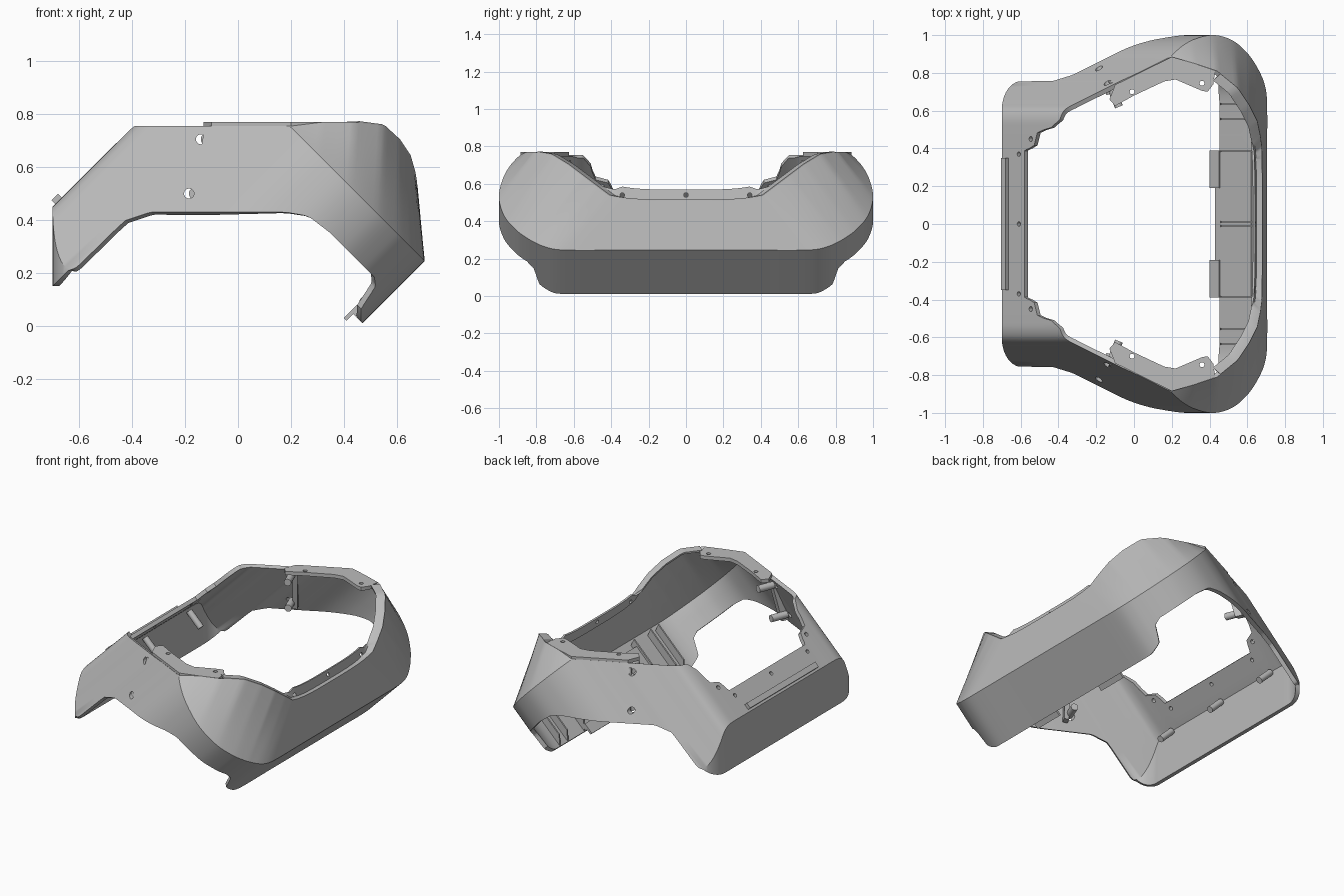
import bpy, bmesh, math
from mathutils import Vector

if "Cube" in bpy.data.objects:
    bpy.data.objects.remove(bpy.data.objects["Cube"])

grey = bpy.data.materials.new("grey_plastic")
grey.use_nodes = True
grey.diffuse_color = (0.5, 0.5, 0.5, 1)
grey.node_tree.nodes["Principled BSDF"].inputs["Base Color"].default_value = (0.5, 0.5, 0.5, 1)


def add_object(name, bm):
    mesh = bpy.data.meshes.new(name)
    bm.to_mesh(mesh)
    bm.free()
    mesh.materials.append(grey)
    obj = bpy.data.objects.new(name, mesh)
    bpy.context.collection.objects.link(obj)
    return obj


def apply_all(obj, angle=30):
    bpy.ops.object.select_all(action="DESELECT")
    obj.select_set(True)
    bpy.context.view_layer.objects.active = obj
    for m in list(obj.modifiers):
        bpy.ops.object.modifier_apply(modifier=m.name)
    bpy.ops.object.shade_smooth_by_angle(angle=math.radians(angle))


def mirror_y(obj):
    m = obj.modifiers.new("mirror", "MIRROR")
    m.use_axis = (False, True, False)
    m.merge_threshold = 0.0005


def prism(name, outline, depth, mirrored=False):
    """Extrude a closed 3D outline along a depth vector."""
    bm = bmesh.new()
    face = bm.faces.new([bm.verts.new(p) for p in outline])
    out = bmesh.ops.extrude_face_region(bm, geom=[face])
    bmesh.ops.translate(bm, vec=depth, verts=[v for v in out["geom"] if isinstance(v, bmesh.types.BMVert)])
    bmesh.ops.recalc_face_normals(bm, faces=bm.faces[:])
    obj = add_object(name, bm)
    if mirrored:
        mirror_y(obj)
        apply_all(obj)
    return obj


def peg(name, start, end, radius=0.018):
    start, end = Vector(start), Vector(end)
    axis = end - start
    bm = bmesh.new()
    bmesh.ops.create_cone(bm, cap_ends=True, segments=16, radius1=radius, radius2=radius, depth=axis.length)
    bmesh.ops.transform(bm, matrix=axis.to_track_quat("Z", "Y").to_matrix().to_4x4(), verts=bm.verts[:])
    bmesh.ops.translate(bm, vec=(start + end) / 2, verts=bm.verts[:])
    obj = add_object(name, bm)
    apply_all(obj)
    return obj


def drill(obj, holes, radius):
    """Cut round holes given as start and end pairs, then drop the cutters."""
    for a, b in holes:
        cutter = peg("cutter", a, b, radius)
        cutter.hide_render = True
        m = obj.modifiers.new("hole", "BOOLEAN")
        m.object, m.solver = cutter, "EXACT"
        apply_all(obj)
        bpy.data.objects.remove(cutter)


def interp(table, t):
    if t <= table[0][0]:
        return table[0][1]
    for (a, p), (b, q) in zip(table, table[1:]):
        if t <= b:
            return p + (q - p) * (t - a) / (b - a)
    return table[-1][1]


# Shell: a slanted sleeve, u = x - z across and v = x + z along its axis
profile = [(-1.15, 0), (-1.15, .2), (-1.15, .36), (-1.15, .4), (-1.15, .5), (-1.145, .56), (-1.12, .605),
           (-1.06, .64), (-.95, .695), (-.84, .75), (-.82, .76), (-.74, .797), (-.6, .866), (-.45, .938),
           (-.3, .98), (-.1, 1), (.1, .97), (.25, .905), (.33, .85), (.38, .805), (.42, .76),
           (.45, .7), (.46, .62), (.46, .4), (.46, 0)]
lower = [(-.835, -.37), (-.825, -.03), (-.76, .1), (-.25, .61), (-.15, .68), (0, .7),
         (.33, .7), (.37, .67), (.4, .53), (.45, .48)]
roof_edge = [(.39, -.01), (.41, .09), (.49, .13), (.51, .27), (.57, .4), (.62, 2)]
rim = [(-.555, Vector((.2, .885, .755))), (-.35, Vector((.32, .85, .77))), (-.1, Vector((.44, .81, .77))),
       (.11, Vector((.55, .72, .755))), (.25, Vector((.61, .63, .7))), (.36, Vector((.65, .55, .64))),
       (.43, Vector((.667, .47, .58))), (.46, Vector((.675, .41, .535)))]

STEPS = 6
stations = []
for i in range(len(profile) - 1):
    pts = [Vector(profile[max(0, min(len(profile) - 1, i + k))]) for k in (-1, 0, 1, 2)]
    a, b, c, d = pts
    for j in range(STEPS):
        t = j / STEPS
        # centripetal-like tangents scaled by the local span
        span = (c - b).length
        m0 = (c - a).normalized() * span
        m1 = (d - b).normalized() * span
        stations.append(b * (2*t**3 - 3*t*t + 1) + m0 * (t**3 - 2*t*t + t)
                        + c * (3*t*t - 2*t**3) + m1 * (t**3 - t*t))
stations.append(Vector(profile[-1]))


def on_sleeve(u, v, y):
    return Vector(((v + u) / 2, y, (v - u) / 2))


def column(u, y):
    """Points of one station, from the lower edge to the upper rim."""
    v1 = min(u + 1.51, .95)
    if u < -1:
        v1 = min(v1, interp(roof_edge, y))
    if u < -.83:
        k = max(0, min(1, (y - .6) / .155))
        wall = -.6 - .1 * math.sqrt(1 - k * k)
        start = on_sleeve(u, 2 * wall - u, y)
        bottom = Vector((wall, y, min(wall + .85, start.z)))
    else:
        start = bottom = on_sleeve(u, interp(lower, u), y)
    end = top = on_sleeve(u, v1, y)
    if u > -.555:
        top = interp(rim, u).copy()
        if u > .455 and y < .65:
            k = y / .65
            top = Vector((.68 - .005 * k**4, .41 * k, .51 + .025 * k**4))
    cols = [bottom, start]
    cols += [start.lerp(end, k / 4) for k in range(1, 5)]
    cols += [end.lerp(top, k / 4) for k in range(1, 5)]
    return cols


bm = bmesh.new()
grid = [[bm.verts.new(p) for p in column(u, y)] for u, y in stations]
for left, right in zip(grid, grid[1:]):
    for r in range(len(left) - 1):
        bm.faces.new((left[r], left[r + 1], right[r + 1], right[r]))
bmesh.ops.remove_doubles(bm, verts=bm.verts[:], dist=0.0004)
shell = add_object("shell", bm)
mirror_y(shell)
solid = shell.modifiers.new("thickness", "SOLIDIFY")
solid.thickness, solid.offset = 0.025, -1
apply_all(shell, 32)

# Screw holes in the seam and the sloping end plate
seam = [(-.14, .75, .705), (-.185, .82, .5)]
drill(shell, [((x, s * (y - .1), z), (x, s * (y + .1), z)) for x, y, z in seam for s in (-1, 1)], 0.019)
drill(shell, [((-.65, y, .58), (-.58, y, .51)) for y in (-.37, 0, .37)], 0.012)
drill(shell, [((-.585, y, .64), (-.5, y, .56)) for y in (-.45, .45)], 0.013)

# Screw posts and seam brackets inside the side walls
for s, side in ((1, "left"), (-1, "right")):
    for n, (x, y, z) in enumerate(seam):
        peg(f"{side}_seam_post_{n}", (x + .02, s * (y - .03), z), (x + .06, s * (y - .13), z), 0.022)
prism("seam_bracket", [(-.13, .745, .73), (-.17, .81, .46), (-.15, .77, .46), (-.11, .715, .73)],
      (.03, .008, 0), True)

# Posts under the sloping end plate, and its raised bar
for n, y in enumerate((-.45, 0, .45)):
    peg(f"end_post_{n}", (-.665, y, .43), (-.58, y, .345), 0.02)
prism("raised_bar", [(-.69, -.35, .46), (-.705, -.35, .475), (-.68, -.35, .5), (-.665, -.35, .485)], (0, .7, 0))

# Flat mounting flanges on the side rims
flange = prism("top_flange", [(x, y, .747) for x, y in (
    (-.13, .66), (-.1, .625), (0, .68), (.16, .755), (.22, .765), (.36, .705), (.39, .7), (.42, .74),
    (.43, .812), (.32, .85), (.2, .885), (-.1, .737))], (0, 0, .023), True)
drill(flange, [((x, s * y, .7), (x, s * y, .8)) for x, y in ((-.01, .7), (.36, .745)) for s in (-1, 1)], 0.013)

# Inner lip that follows the lowered rim
bm = bmesh.new()
rows = []
for u, y in [s for s in stations if s.x > -.1]:
    p = column(u, y)[-1]
    inward = Vector((-.035, -.03 * min(1, p.y / .4), -.002))
    rise = Vector((-.01, 0, .06 * max(0, min(1, (.47 - p.y) / .1))))
    rows.append([bm.verts.new(q) for q in (p, p + inward, p + inward + rise)])
for a, b in zip(rows, rows[1:]):
    for r in range(2):
        bm.faces.new((a[r], a[r + 1], b[r + 1], b[r]))
lip = add_object("inner_lip", bm)
mirror_y(lip)
solid = lip.modifiers.new("thickness", "SOLIDIFY")
solid.thickness, solid.offset = 0.012, 0
apply_all(lip)
drill(lip, [((.55, y, .54), (.72, y, .54)) for y in (-.34, 0, .34)], 0.012)

# Tray, its end tabs and the ribs inside the slanted lower wall
prism("tray", [(.43, -.39, .05), (.445, -.39, .035), (.635, -.39, .225), (.62, -.39, .24)], (0, .78, 0))
prism("tray_tab", [(.4, .19, .03), (.41, .19, .02), (.46, .19, .07), (.45, .19, .08)], (0, .2, 0), True)
for n, y in enumerate((.005, .38, .55, .63)):
    prism(f"rib_{n}", [(.455, y, .03), (.66, y, .235), (.64, y, .28), (.46, y, .1)], (0, .01, 0), True)
